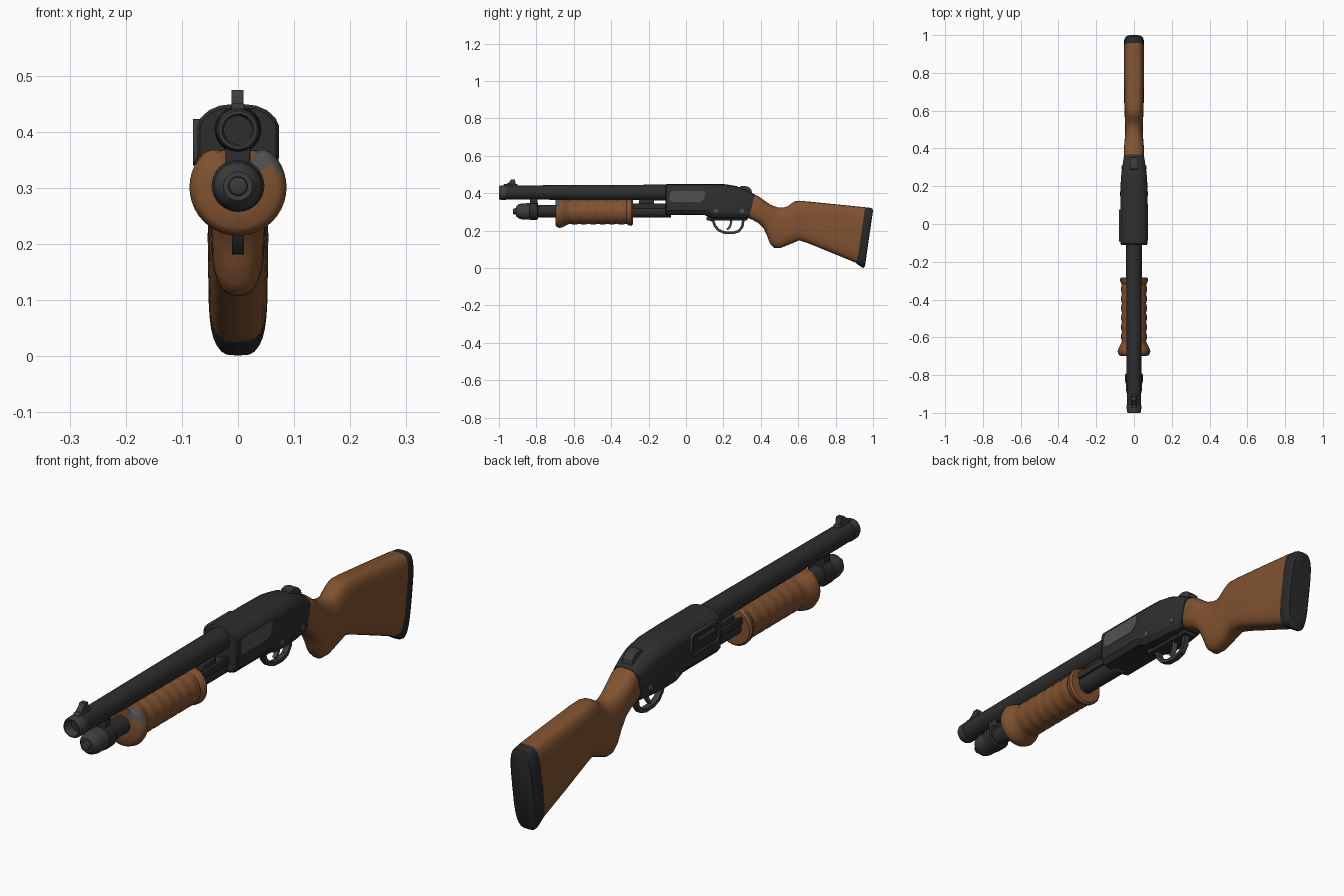
import bpy, bmesh, math
from math import sin, cos, pi


def mat(name, col):
    m = bpy.data.materials.new(name)
    m.diffuse_color = (*col, 1)
    return m


WOOD = mat("brown wood", (0.22, 0.085, 0.03))
DARK = mat("dark steel", (0.027, 0.027, 0.028))
MID = mat("mid steel", (0.045, 0.045, 0.046))
GREY = mat("grey steel", (0.085, 0.085, 0.085))
RUBBER = mat("black rubber", (0.022, 0.022, 0.022))


def finish(name, bm, mats, angle=35):
    bmesh.ops.recalc_face_normals(bm, faces=bm.faces)
    me = bpy.data.meshes.new(name)
    bm.to_mesh(me)
    bm.free()
    ob = bpy.data.objects.new(name, me)
    bpy.context.collection.objects.link(ob)
    for m in mats:
        me.materials.append(m)
    bpy.ops.object.select_all(action='DESELECT')
    ob.select_set(True)
    bpy.context.view_layer.objects.active = ob
    bpy.ops.object.shade_smooth_by_angle(angle=math.radians(angle))
    return ob


def loft(name, rings, *mats, closed=False, angle=35):
    """Skin a list of equal-length rings, capping the ends unless closed."""
    bm = bmesh.new()
    vs = [[bm.verts.new(p) for p in r] for r in rings]
    n = len(rings[0])
    for i in range(len(vs) if closed else len(vs) - 1):
        a, b = vs[i], vs[(i + 1) % len(vs)]
        for j in range(n):
            k = (j + 1) % n
            bm.faces.new((a[j], a[k], b[k], b[j]))
    if not closed:
        bm.faces.new(vs[0])
        bm.faces.new(vs[-1])
    return finish(name, bm, mats, angle)


def lathe(name, prof, cz, m, cx=0, seg=32):
    rings = [[(cx + r * cos(2 * pi * j / seg), y, cz + r * sin(2 * pi * j / seg))
              for j in range(seg)] for y, r in prof]
    return loft(name, rings, m)


def sweep(name, pts, hx, ht, m, cx=0, closed=False):
    """Rectangular strip following a path of (y, z) points."""
    rings, n = [], len(pts)
    for i, (y, z) in enumerate(pts):
        a = pts[i - 1] if closed or i else pts[0]
        b = pts[(i + 1) % n] if closed or i < n - 1 else pts[-1]
        dy, dz = b[0] - a[0], b[1] - a[1]
        l = math.hypot(dy, dz)
        ny, nz = -dz / l * ht, dy / l * ht
        rings.append([(cx - hx, y - ny, z - nz), (cx + hx, y - ny, z - nz),
                      (cx + hx, y + ny, z + nz), (cx - hx, y + ny, z + nz)])
    return loft(name, rings, m, closed=closed)


def plate(name, outline, x0, x1, m):
    return loft(name, [[(x, y, z) for y, z in outline] for x in (x0, x1)], m, angle=25)


def box(name, x0, x1, y0, y1, z0, z1, m, bevel=0.004):
    ob = plate(name, [(y0, z0), (y1, z0), (y1, z1), (y0, z1)], x0, x1, m)
    b = ob.modifiers.new("bevel", 'BEVEL')
    b.width, b.segments = bevel, 2
    return ob


def oval(top, bot, w, p=3.0, seg=32):
    """Rounded section between a top and a bottom (y, z) point."""
    ring = []
    for j in range(seg):
        c, s = cos(2 * pi * j / seg), sin(2 * pi * j / seg)
        x = w * math.copysign(abs(c) ** (2 / p), c)
        t = (1 + math.copysign(abs(s) ** (2 / p), s)) / 2
        ring.append((x, bot[0] + (top[0] - bot[0]) * t, bot[1] + (top[1] - bot[1]) * t))
    return ring


# barrel with open bore, and muzzle ring
lathe("barrel", [(-0.966, 0.024), (-0.966, 0.037), (-0.9, 0.038), (-0.3, 0.041), (-0.09, 0.042)], 0.404, DARK)
lathe("muzzle", [(-0.9, 0.012), (-0.9, 0.025), (-0.99, 0.025), (-1.0, 0.029), (-1.0, 0.034),
                 (-0.992, 0.038), (-0.962, 0.039)], 0.403, MID)

# front sight
box("sight_base", -0.012, 0.012, -0.975, -0.9, 0.43, 0.45, MID)
plate("sight_blade", [(-0.965, 0.445), (-0.91, 0.445), (-0.915, 0.474), (-0.935, 0.474), (-0.945, 0.46)],
      -0.012, 0.010, MID)

# magazine tube, end cap and knob
lathe("magazine_tube", [(-0.86, 0.034), (-0.08, 0.034)], 0.303, DARK)
lathe("magazine_cap", [(-0.908, 0.026), (-0.895, 0.038), (-0.875, 0.043), (-0.83, 0.044), (-0.825, 0.038)], 0.303, MID)
lathe("cap_knob", [(-0.925, 0.010), (-0.922, 0.016), (-0.90, 0.018)], 0.303, MID, seg=16)
lathe("barrel_clamp_ring", [(-0.838, 0.042), (-0.833, 0.047), (-0.797, 0.047), (-0.792, 0.042)], 0.304, DARK)
box("barrel_clamp_bridge", -0.022, 0.022, -0.835, -0.795, 0.335, 0.375, DARK)

# wooden forend: grooved tube, flattened on top under the barrel
prof = [(-0.698, 0.036), (-0.698, 0.072), (-0.69, 0.082), (-0.675, 0.0865), (-0.66, 0.083), (-0.64, 0.072)]
for i in range(6):
    y = -0.62 + i * 0.05
    prof += [(y, 0.064), (y + 0.012, 0.0675), (y + 0.036, 0.0675)]
prof += [(-0.318, 0.065), (-0.305, 0.073), (-0.292, 0.075), (-0.284, 0.068), (-0.284, 0.036)]
rings = [[(r * cos(2 * pi * j / 40), y, min(0.301 + r * sin(2 * pi * j / 40), 0.367))
          for j in range(40)] for y, r in prof]
forend = loft("forend", rings, WOOD, GREY, angle=40)
for f in forend.data.polygons:  # bare patch on the front shoulder
    c = f.center
    if c.y < -0.68 and c.x > 0.025 and c.z > 0.33:
        f.material_index = 1

# action bars behind the forend
for s in (-1, 1):
    box("action_bar", s * 0.034 - 0.005, s * 0.034 + 0.005, -0.3, -0.08, 0.318, 0.345, DARK, 0.002)
box("bar_bridge", -0.028, 0.028, -0.25, -0.17, 0.335, 0.366, DARK)

# receiver
STATIONS = [((-0.11, 0.443), (-0.11, 0.289), 0.068), ((-0.104, 0.449), (-0.104, 0.283), 0.072),
            ((0.10, 0.449), (0.10, 0.283), 0.072), ((0.15, 0.449), (0.14, 0.266), 0.072),
            ((0.21, 0.448), (0.21, 0.264), 0.071), ((0.27, 0.438), (0.26, 0.264), 0.067),
            ((0.32, 0.419), (0.30, 0.264), 0.060), ((0.368, 0.393), (0.335, 0.266), 0.053)]


def receiver_ring(top, bot, w):
    h = top[1] - bot[1]
    half = [(0.45, 0), (0.80, 0.03), (1, 0.15), (1, 0.78), (0.93, 0.85), (0.72, 0.935), (0.45, 0.985), (0.15, 1)]
    pts = half + [(-x, t) for x, t in reversed(half)]
    return [(x * w, bot[0] + (top[0] - bot[0]) * t, bot[1] + h * t) for x, t in pts]


loft("receiver", [receiver_ring(*s) for s in STATIONS], DARK, angle=32)

# grey panel on the right side
plate("right_port_panel", [(-0.088, 0.365), (-0.075, 0.352), (0.07, 0.352), (0.095, 0.368), (0.105, 0.40),
                           (0.10, 0.413), (-0.075, 0.413), (-0.088, 0.395)], 0.068, 0.0735, GREY)

# ejection port on the left side: raised rim, recess and bolt
rim = []
for cy, cz, a0 in ((0.06, 0.405, 0), (-0.075, 0.405, 90), (-0.075, 0.358, 180), (0.06, 0.358, 270)):
    for k in range(4):
        a = math.radians(a0 + 30 * k)
        rim.append((cy + 0.014 * cos(a), cz + 0.014 * sin(a)))
sweep("left_port_rim", rim, 0.006, 0.004, MID, cx=-0.074, closed=True)
plate("left_port_recess", rim, -0.073, -0.070, RUBBER)
lathe("bolt", [(-0.07, 0.013), (0.04, 0.013)], 0.39, MID, cx=-0.064, seg=16)

# receiver pins on both sides
for y, z, w in ((0.16, 0.306, 0.0735), (0.30, 0.306, 0.067)):
    for s in (-1, 1):
        plate("receiver_pin", [(y + 0.011 * cos(k * pi / 6), z + 0.011 * sin(k * pi / 6)) for k in range(12)],
              s * (w - 0.008), s * w, GREY)

# safety button on the rear slope
plate("safety_button", [(0.285, 0.425), (0.355, 0.39), (0.35, 0.418), (0.335, 0.434), (0.31, 0.44), (0.29, 0.437)],
      -0.02, 0.02, MID)

# trigger, guard and floor plate
box("trigger_plate", -0.028, 0.028, 0.11, 0.33, 0.255, 0.275, DARK)
sweep("trigger_guard", [(0.12, 0.264), (0.145, 0.252), (0.155, 0.225), (0.175, 0.202), (0.205, 0.19), (0.25, 0.188),
                        (0.282, 0.197), (0.301, 0.222), (0.308, 0.265)], 0.011, 0.007, MID)
sweep("trigger", [(0.235, 0.27), (0.242, 0.245), (0.235, 0.222), (0.22, 0.205)], 0.007, 0.006, GREY)

# wooden stock with pistol grip
STOCK = [((0.364, 0.392), (0.333, 0.268), 0.050, 3.0), ((0.385, 0.386), (0.355, 0.258), 0.054, 2.8),
         ((0.42, 0.360), (0.385, 0.242), 0.053, 2.5), ((0.455, 0.337), (0.415, 0.213), 0.050, 2.4),
         ((0.49, 0.325), (0.435, 0.168), 0.048, 2.4), ((0.52, 0.323), (0.450, 0.128), 0.047, 2.4),
         ((0.545, 0.331), (0.472, 0.108), 0.047, 2.5), ((0.565, 0.347), (0.505, 0.107), 0.048, 2.6),
         ((0.583, 0.357), (0.550, 0.125), 0.049, 2.8), ((0.605, 0.360), (0.605, 0.148), 0.050, 3.2),
         ((0.65, 0.356), (0.65, 0.134), 0.052, 3.4), ((0.80, 0.341), (0.78, 0.081), 0.054, 3.6),
         ((0.958, 0.325), (0.914, 0.026), 0.053, 3.8)]
loft("stock", [oval(*s) for s in STOCK], WOOD, angle=45)

# rubber butt pad
PAD = [((0.955, 0.325), (0.911, 0.024), 0.053), ((0.985, 0.322), (0.94, 0.004), 0.053),
       ((0.995, 0.319), (0.950, 0.001), 0.050), ((1.0, 0.308), (0.957, 0.010), 0.044)]
loft("butt_pad", [oval(*s, p=3.6) for s in PAD], RUBBER, angle=40)
